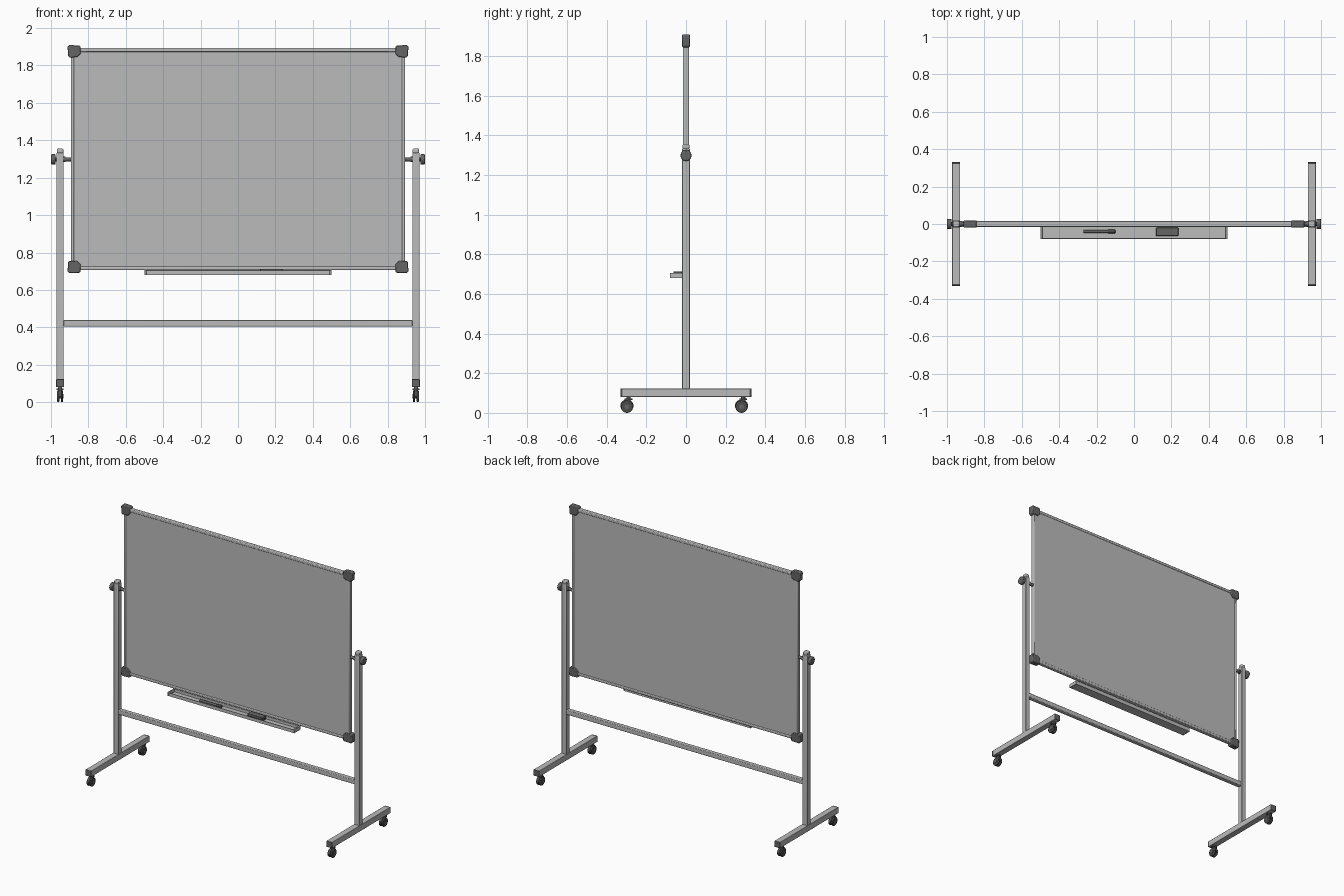
import bpy, bmesh, math
from mathutils import Vector, Matrix

if "Cube" in bpy.data.objects:
    bpy.data.objects.remove(bpy.data.objects["Cube"])


def material(name, v):
    m = bpy.data.materials.new(name)
    m.diffuse_color = (v, v, v, 1)
    m.use_nodes = True
    m.node_tree.nodes["Principled BSDF"].inputs["Base Color"].default_value = m.diffuse_color
    return m


METAL = material("light_metal", 0.50)
BOARD = material("board_grey", 0.50)
DARK = material("dark_plastic", 0.13)
BLACK = material("black_rubber", 0.07)


def finish(name, bm, mat, bevel=0, segs=2):
    bmesh.ops.recalc_face_normals(bm, faces=bm.faces)
    me = bpy.data.meshes.new(name)
    bm.to_mesh(me)
    bm.free()
    me.materials.append(mat)
    ob = bpy.data.objects.new(name, me)
    bpy.context.collection.objects.link(ob)
    if bevel:
        b = ob.modifiers.new("bevel", 'BEVEL')
        b.width, b.segments, b.limit_method = bevel, segs, 'ANGLE'
    bpy.context.view_layer.objects.active = ob
    ob.select_set(True)
    bpy.ops.object.shade_smooth_by_angle(angle=math.radians(35))
    ob.select_set(False)
    return ob


def box(name, lo, hi, mat, bevel=0, segs=2):
    lo, hi = Vector(lo), Vector(hi)
    bm = bmesh.new()
    size = [abs(v) for v in hi - lo]
    bmesh.ops.create_cube(bm, size=1, matrix=Matrix.Translation((lo + hi) / 2) @ Matrix.Diagonal((*size, 1)))
    return finish(name, bm, mat, bevel, segs)


def rod(name, a, b, r, mat, bevel=0, r2=None, n=24):
    a, b = Vector(a), Vector(b)
    d = b - a
    bm = bmesh.new()
    bmesh.ops.create_cone(bm, cap_ends=True, segments=n, radius1=r, radius2=r if r2 is None else r2, depth=d.length,
                          matrix=Matrix.Translation((a + b) / 2) @ d.to_track_quat('Z', 'Y').to_matrix().to_4x4())
    return finish(name, bm, mat, bevel)


def prism(name, pts, axis, lo, hi, mat, bevel=0):
    """Extrude a closed 2D outline along x (points are y, z) or y (points are x, z)."""
    bm = bmesh.new()
    put = (lambda p, t: (t, p[0], p[1])) if axis == 'x' else (lambda p, t: (p[0], t, p[1]))
    face = bm.faces.new([bm.verts.new(put(p, lo)) for p in pts])
    ext = bmesh.ops.extrude_face_region(bm, geom=[face])
    bmesh.ops.translate(bm, verts=[g for g in ext["geom"] if isinstance(g, bmesh.types.BMVert)],
                        vec=put((0, 0), hi - lo))
    return finish(name, bm, mat, bevel)


# Writing panel and its frame rails
X, Z0, Z1 = 0.893, 0.706, 1.893
box("board_panel", (-0.882, -0.011, 0.716), (0.882, 0.011, 1.884), BOARD)
box("bottom_rail", (-X, -0.015, Z0), (X, 0.015, Z0 + 0.02), METAL, 0.005)
box("top_rail", (-X, -0.015, Z1 - 0.02), (X, 0.015, Z1), METAL, 0.005)

for s, side in ((-1, "left"), (1, "right")):
    box(side + "_rail", (s * X, -0.015, Z0), (s * (X - 0.016), 0.015, Z1), METAL, 0.005)
    # Corner guards with a slightly tapered inner edge
    for c, t, lv in ((0.69, 1, "bottom"), (1.909, -1, "top")):
        outline = [(0, 0.008), (0.008, 0), (0.064, 0.002), (0.07, 0.01), (0.068, 0.05),
                   (0.058, 0.056), (0.054, 0.064), (0.01, 0.066), (0.002, 0.058)]
        prism(f"{side}_{lv}_corner", [(s * (0.911 - u), c + t * v) for u, v in outline],
              'y', -0.019, 0.019, DARK, 0.004)

    # Upright post, rounded cap, pivot and clamp knob
    xc = s * 0.951
    box(side + "_post", (xc - 0.019, -0.019, 0.115), (xc + 0.019, 0.019, 1.335), METAL, 0.004)
    box(side + "_post_cap", (xc - 0.017, -0.017, 1.33), (xc + 0.017, 0.017, 1.356), METAL, 0.006)
    rod(side + "_pivot", (s * 0.885, 0, 1.298), (s * 0.98, 0, 1.298), 0.011, DARK)
    rod(side + "_pivot_collar", (s * 0.922, 0, 1.298), (s * 0.934, 0, 1.298), 0.015, DARK)
    rod(side + "_knob", (s * 0.975, 0, 1.298), (s * 1.0, 0, 1.298), 0.028, DARK, 0.006)

    # Foot beam with end plugs
    box(side + "_foot", (xc - 0.022, -0.325, 0.08), (xc + 0.022, 0.325, 0.123), METAL, 0.003)
    for e, end in ((-1, "front"), (1, "back")):
        tag = f"{side}_{end}"
        box(tag + "_foot_plug", (xc - 0.022, e * 0.324, 0.08), (xc + 0.022, e * 0.331, 0.123), DARK, 0.003)
        # Caster: stem, swivel head, hood and twin wheels
        y = e * 0.289 - 0.009
        rod(tag + "_caster_stem", (xc, y + 0.008, 0.06), (xc, y + 0.008, 0.082), 0.011, DARK)
        rod(tag + "_caster_collar", (xc, y + 0.008, 0.066), (xc, y + 0.008, 0.073), 0.019, DARK)
        hood = [(y + 0.034 * math.cos(a), 0.034 + 0.034 * math.sin(a))
                for a in (math.radians(-10 + 20 * i) for i in range(11))]
        prism(tag + "_caster_hood", hood, 'x', xc - 0.006, xc + 0.006, DARK, 0.002)
        for w in (-1, 1):
            rod(f"{tag}_wheel_{'inner' if w * s < 0 else 'outer'}", (xc + w * 0.004, y, 0.031),
                (xc + w * 0.016, y, 0.031), 0.031, BLACK, 0.004)
        rod(tag + "_axle", (xc - 0.018, y, 0.031), (xc + 0.018, y, 0.031), 0.012, DARK)

# Cross beam between the posts
box("cross_beam", (-0.933, -0.016, 0.405), (0.933, 0.016, 0.438), METAL, 0.004)

# Pen tray: open channel with a front lip, closed by end caps
tray = [(-0.012, 0.706), (-0.012, 0.680), (-0.08, 0.680), (-0.08, 0.703),
        (-0.076, 0.703), (-0.076, 0.686), (-0.016, 0.686), (-0.016, 0.706)]
prism("pen_tray", tray, 'x', -0.495, 0.495, METAL)
for s, side in ((-1, "left"), (1, "right")):
    box(side + "_tray_cap", (s * 0.49, -0.081, 0.679), (s * 0.501, -0.012, 0.706), METAL, 0.002)

# Marker pen and eraser lying in the tray
rod("marker_body", (-0.27, -0.04, 0.694), (-0.14, -0.04, 0.694), 0.008, DARK)
rod("marker_cap", (-0.14, -0.04, 0.694), (-0.1, -0.04, 0.694), 0.0095, BLACK, 0.002)
box("eraser_pad", (0.12, -0.062, 0.686), (0.235, -0.022, 0.697), BLACK)
box("eraser_grip", (0.118, -0.064, 0.697), (0.237, -0.02, 0.713), DARK, 0.003)
